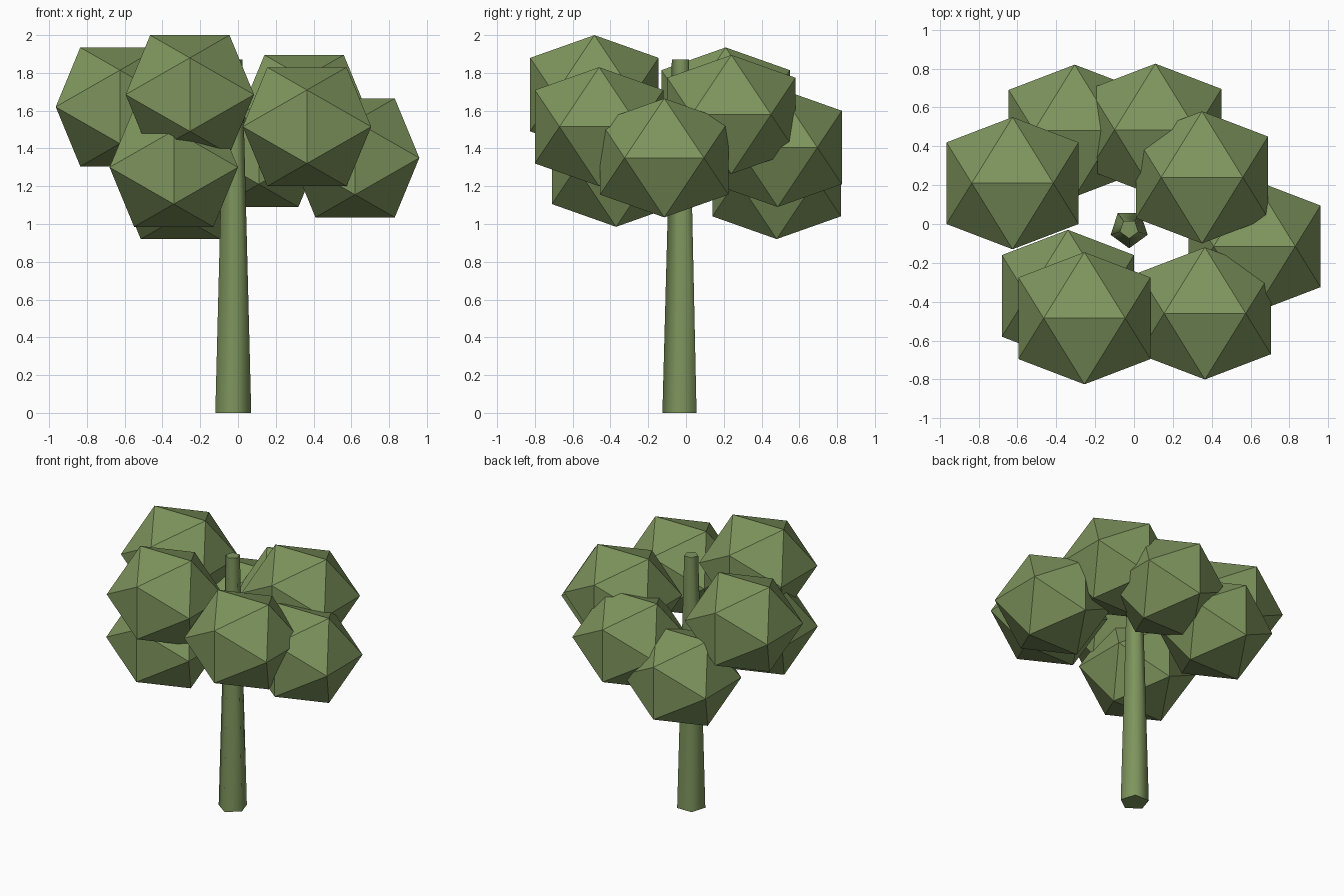
import bpy, bmesh, math
from mathutils import Vector

cube = bpy.data.objects.get("Cube")
if cube:
    bpy.data.objects.remove(cube, do_unlink=True)

green = bpy.data.materials.new("olive green")
green.use_nodes = True
color = (0.21, 0.30, 0.11, 1)
green.diffuse_color = color
green.node_tree.nodes["Principled BSDF"].inputs["Base Color"].default_value = color


def add_object(name, bm):
    mesh = bpy.data.meshes.new(name)
    bmesh.ops.recalc_face_normals(bm, faces=bm.faces)
    bm.to_mesh(mesh)
    bm.free()
    mesh.materials.append(green)
    obj = bpy.data.objects.new(name, mesh)
    bpy.context.collection.objects.link(obj)
    return obj


def leaf_clump(name, center):
    """Flat-faced icosahedron with a horizontal top edge, slightly squashed."""
    long, short, squash = 0.34, 0.21, 0.926
    bm = bmesh.new()
    for s in (-1, 1):
        for t in (-1, 1):
            a, b = s * long, t * short
            for co in ((b, 0, a), (a, b, 0), (0, a, b)):
                bm.verts.new(co)
    bmesh.ops.convex_hull(bm, input=bm.verts)
    for v in bm.verts:
        v.co.z *= squash
    add_object(name, bm).location = center


# Tapered five-sided trunk
height = 1.87
bm = bmesh.new()
bmesh.ops.create_cone(bm, cap_ends=True, segments=5, radius1=0.1, radius2=0.05, depth=height)
# Turn one corner towards the front
corner = min((v.co for v in bm.verts), key=lambda c: c.z - c.y * 0.01)
turn = -math.pi / 2 - math.atan2(corner.y, corner.x)
for v in bm.verts:
    angle = math.atan2(v.co.y, v.co.x) + turn
    r = v.co.xy.length
    v.co = Vector((r * math.cos(angle), r * math.sin(angle), v.co.z + height / 2))
trunk = add_object("trunk", bm)
trunk.location = (-0.025, -0.025, 0)
bpy.context.view_layer.objects.active = trunk
trunk.select_set(True)
bpy.ops.object.shade_smooth_by_angle(angle=math.radians(80))
trunk.select_set(False)

# Ring of leaf clumps around the trunk
clumps = {
    "right_leaves": (-0.625, 0.21, 1.62),
    "front_top_leaves": (-0.255, -0.485, 1.685),
    "front_low_leaves": (-0.34, -0.37, 1.30),
    "front_left_leaves": (0.365, -0.46, 1.515),
    "left_leaves": (0.62, -0.115, 1.35),
    "back_left_leaves": (0.35, 0.24, 1.58),
    "back_leaves": (0.11, 0.485, 1.405),
    "back_right_leaves": (-0.305, 0.48, 1.235),
}
for name, center in clumps.items():
    leaf_clump(name, center)
